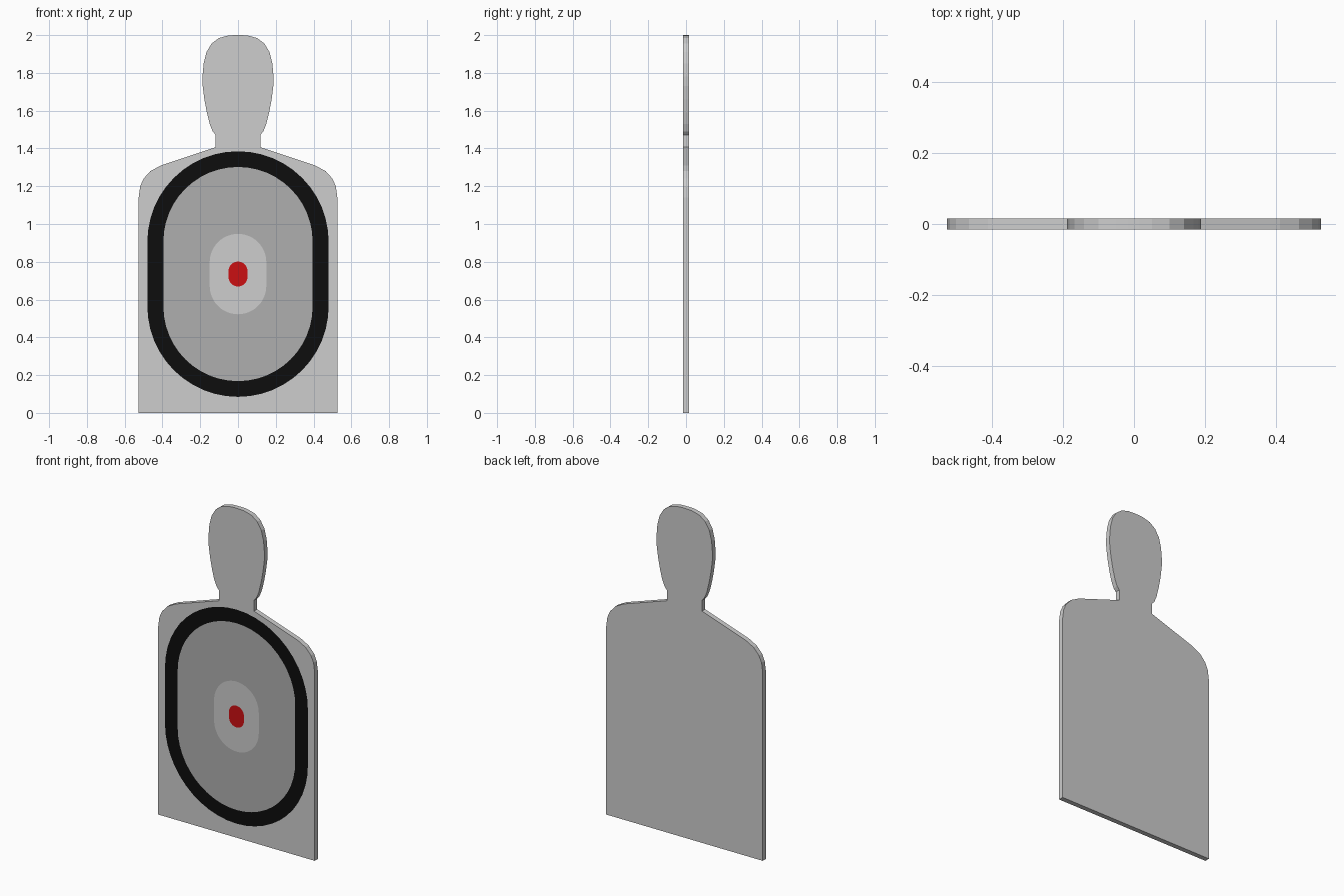
import bpy, bmesh, math

if "Cube" in bpy.data.objects:
    bpy.data.objects.remove(bpy.data.objects["Cube"])

HALF_T = 0.015   # half thickness of the board
MID_Z = 0.735    # centre height of the scoring zones
ARC = 24         # segments per half circle


def material(name, rgb):
    m = bpy.data.materials.new(name)
    m.diffuse_color = (*rgb, 1.0)
    m.use_nodes = True
    m.node_tree.nodes["Principled BSDF"].inputs["Base Color"].default_value = m.diffuse_color
    return m


mats = [material("light grey", (0.61, 0.61, 0.61)),
        material("black", (0.004, 0.004, 0.004)),
        material("mid grey", (0.425, 0.425, 0.425)),
        material("red", (0.60, 0.005, 0.006))]

# Right half of the silhouette, bottom to top; mirrored for the left
half = [(0.526, 0), (0.526, 1.14), (0.518, 1.20), (0.50, 1.24), (0.464, 1.28),
        (0.41, 1.309), (0.118, 1.407), (0.118, 1.472), (0.134, 1.49),
        (0.15, 1.53), (0.165, 1.59), (0.178, 1.66), (0.187, 1.73),
        (0.188, 1.78), (0.182, 1.85), (0.167, 1.91), (0.14, 1.955),
        (0.10, 1.985), (0.05, 1.998), (0.015, 2.0)]
outline = half + [(-x, z) for x, z in reversed(half)]


def stadium(radius, straight):
    """Oval zone: two half circles joined by straight sides."""
    pts = []
    for start, dz in ((0, straight), (math.pi, -straight)):
        for i in range(ARC + 1):
            a = start + math.pi * i / ARC
            pts.append((radius * math.cos(a), MID_Z + dz + radius * math.sin(a)))
    return pts


bm = bmesh.new()


def loop(points, y):
    return [bm.verts.new((x, y, z)) for x, z in points]


def pairs(vs):
    return list(zip(vs, vs[1:] + vs[:1]))


# Board rim and back
front, back = loop(outline, -HALF_T), loop(outline, HALF_T)
for (a, b), (c, d) in zip(pairs(front), pairs(back)):
    bm.faces.new((a, b, d, c))
bm.faces.new(back)

# Scoring zones cut into the front: black ring, grey field, pale oval, red centre
rings = [loop(stadium(r, s), -HALF_T) for r, s in
         ((0.48, 0.17), (0.395, 0.172), (0.15, 0.063), (0.05, 0.016))]
for index, (outer, inner) in zip((1, 2, 0), zip(rings, rings[1:])):
    for (a, b), (c, d) in zip(pairs(outer), pairs(inner)):
        bm.faces.new((a, b, d, c)).material_index = index
bm.faces.new(rings[-1]).material_index = 3

# Front surface between the silhouette and the outer ring
edges = [bm.edges.get(p) for vs in (front, rings[0]) for p in pairs(vs)]
bmesh.ops.triangle_fill(bm, edges=edges, use_beauty=True, normal=(0, -1, 0))
bmesh.ops.recalc_face_normals(bm, faces=bm.faces[:])

mesh = bpy.data.meshes.new("target_board")
bm.to_mesh(mesh)
bm.free()
for m in mats:
    mesh.materials.append(m)
board = bpy.data.objects.new("target_board", mesh)
bpy.context.collection.objects.link(board)
